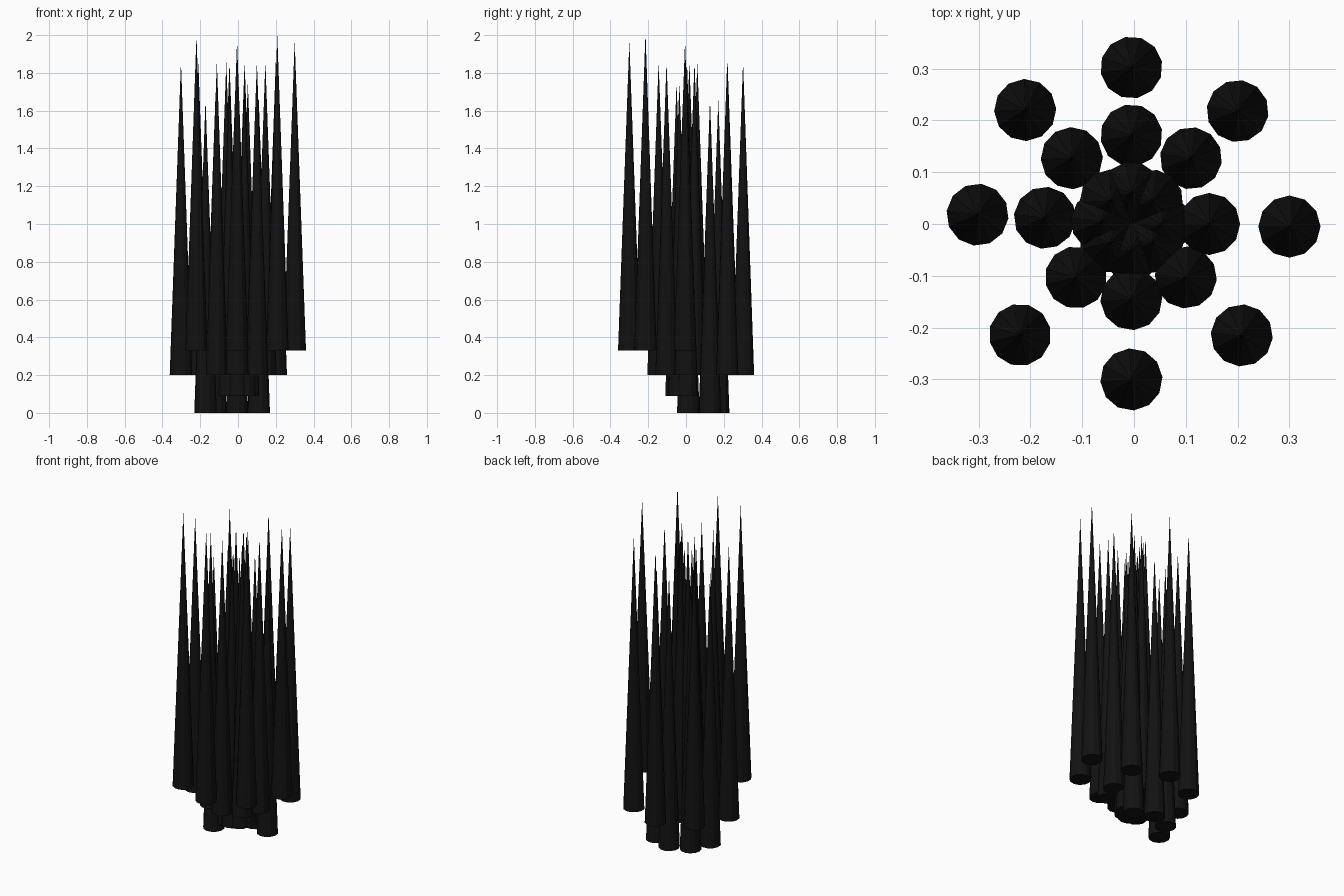
import bpy, math

SIDES, RADIUS, LENGTH = 12, 0.06, 1.66

black = bpy.data.materials.new("black")
black.diffuse_color = (0.006, 0.006, 0.006, 1)


def spike(name, x, y, base, length, turn):
    """Low-poly needle standing on its flat end."""
    bpy.ops.mesh.primitive_cone_add(
        vertices=SIDES, radius1=RADIUS, radius2=0, depth=length,
        location=(x, y, base + length / 2), rotation=(0, 0, turn))
    ob = bpy.context.object
    ob.name = name
    ob.data.materials.append(black)


# Each ring runs counter-clockwise from +x: (x, y, base height)
rings = {
    "outer_spike": [
        (0.30, -0.005, 0.33), (0.20, 0.218, 0.20), (-0.005, 0.302, 0.20),
        (-0.21, 0.22, 0.20), (-0.302, 0.018, 0.20), (-0.22, -0.214, 0.33),
        (-0.005, -0.30, 0.33), (0.208, -0.215, 0.33)],
    "middle_spike": [
        (0.145, 0.0, 0.20), (0.11, 0.127, 0.0), (-0.005, 0.171, 0.0),
        (-0.12, 0.127, 0.0), (-0.172, 0.012, 0.0), (-0.112, -0.103, 0.20),
        (-0.005, -0.145, 0.20), (0.10, -0.103, 0.20)],
    "inner_spike": [
        (0.052, 0.0, 0.09), (0.035, 0.045, 0.20), (-0.005, 0.06, 0.20),
        (-0.045, 0.045, 0.20), (-0.062, 0.005, 0.20), (-0.045, -0.035, 0.09),
        (-0.005, -0.05, 0.09), (0.035, -0.035, 0.09)],
}

for name, places in rings.items():
    for i, (x, y, base) in enumerate(places):
        # the spikes at the front corners reach the full height
        length = 2.0 - base if base > 0.3 and i in (5, 7) else LENGTH
        if base == 0.33 and i in (0, 6):
            length = 1.64
        spike(f"{name}_{i + 1}", x, y, base, length, i * math.pi / 4 + 0.1 * i)
